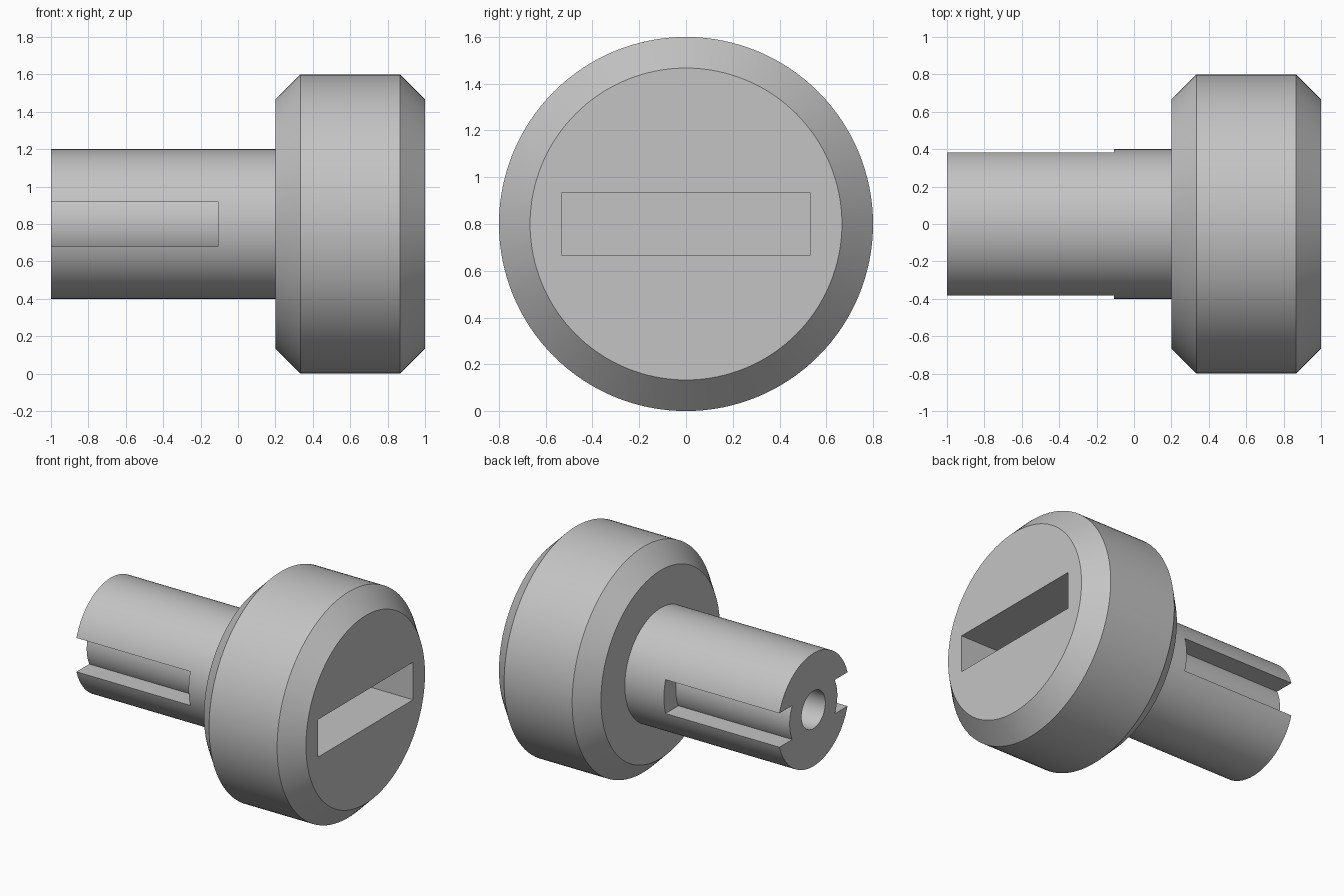
import bpy, bmesh, math
from mathutils import Matrix

cube = bpy.data.objects.get("Cube")
if cube:
    bpy.data.objects.remove(cube, do_unlink=True)

AXIS_Z = 0.8
SIDES = 128

grey = bpy.data.materials.new("plain grey")
grey.use_nodes = True
grey.diffuse_color = (0.55, 0.55, 0.55, 1)
grey.node_tree.nodes["Principled BSDF"].inputs["Base Color"].default_value = (0.55, 0.55, 0.55, 1)


def make_object(name, bm):
    bmesh.ops.recalc_face_normals(bm, faces=bm.faces[:])
    mesh = bpy.data.meshes.new(name)
    bm.to_mesh(mesh)
    bm.free()
    mesh.materials.append(grey)
    obj = bpy.data.objects.new(name, mesh)
    bpy.context.collection.objects.link(obj)
    return obj


def turned(name, profile):
    """Closed solid turned about the x axis from (x, radius) points."""
    bm = bmesh.new()
    rings = []
    for x, r in profile:
        angles = [2 * math.pi * i / SIDES for i in range(SIDES)]
        rings.append([bm.verts.new((x, r * math.cos(a), AXIS_Z + r * math.sin(a))) for a in angles])
    for a, b in zip(rings, rings[1:]):
        for i in range(SIDES):
            j = (i + 1) % SIDES
            bm.faces.new((a[i], a[j], b[j], b[i]))
    bm.faces.new(rings[0])
    bm.faces.new(rings[-1])
    return make_object(name, bm)


def box(name, low, high):
    bm = bmesh.new()
    size = [h - l for l, h in zip(low, high)]
    mid = [(h + l) / 2 for l, h in zip(low, high)]
    bmesh.ops.create_cube(bm, size=1, matrix=Matrix.Translation(mid) @ Matrix.Diagonal((*size, 1)))
    return make_object(name, bm)


def boolean(obj, other, operation):
    mod = obj.modifiers.new(operation.lower(), 'BOOLEAN')
    mod.operation = operation
    mod.solver = 'EXACT'
    mod.object = other
    bpy.context.view_layer.objects.active = obj
    bpy.ops.object.modifier_apply(modifier=mod.name)
    bpy.data.objects.remove(other, do_unlink=True)


# Chamfered head and shaft turned as one solid
plug = turned("slotted_plug", [(-1, 0.4), (0.2, 0.4), (0.2, 0.667), (0.333, 0.8),
                               (0.867, 0.8), (1, 0.667)])

# Keyways in the shaft sides, with a round core left as their floor
keyway = box("keyway_cutter", (-1.1, -0.5, AXIS_Z - 0.12), (-0.107, 0.5, AXIS_Z + 0.12))
boolean(keyway, turned("core_cutter", [(-1.2, 0.267), (0.1, 0.267)]), 'DIFFERENCE')
boolean(plug, keyway, 'DIFFERENCE')

# Blind bore in the shaft end
boolean(plug, turned("bore_cutter", [(-1.1, 0.133), (-0.107, 0.133)]), 'DIFFERENCE')

# Driver slot in the head face
boolean(plug, box("slot_cutter", (0.6, -0.533, AXIS_Z - 0.133), (1.1, 0.533, AXIS_Z + 0.133)), 'DIFFERENCE')

# Smooth round walls with crisp edges
bpy.ops.object.select_all(action='DESELECT')
plug.select_set(True)
bpy.context.view_layer.objects.active = plug
bpy.ops.object.shade_smooth_by_angle(angle=math.radians(25))
